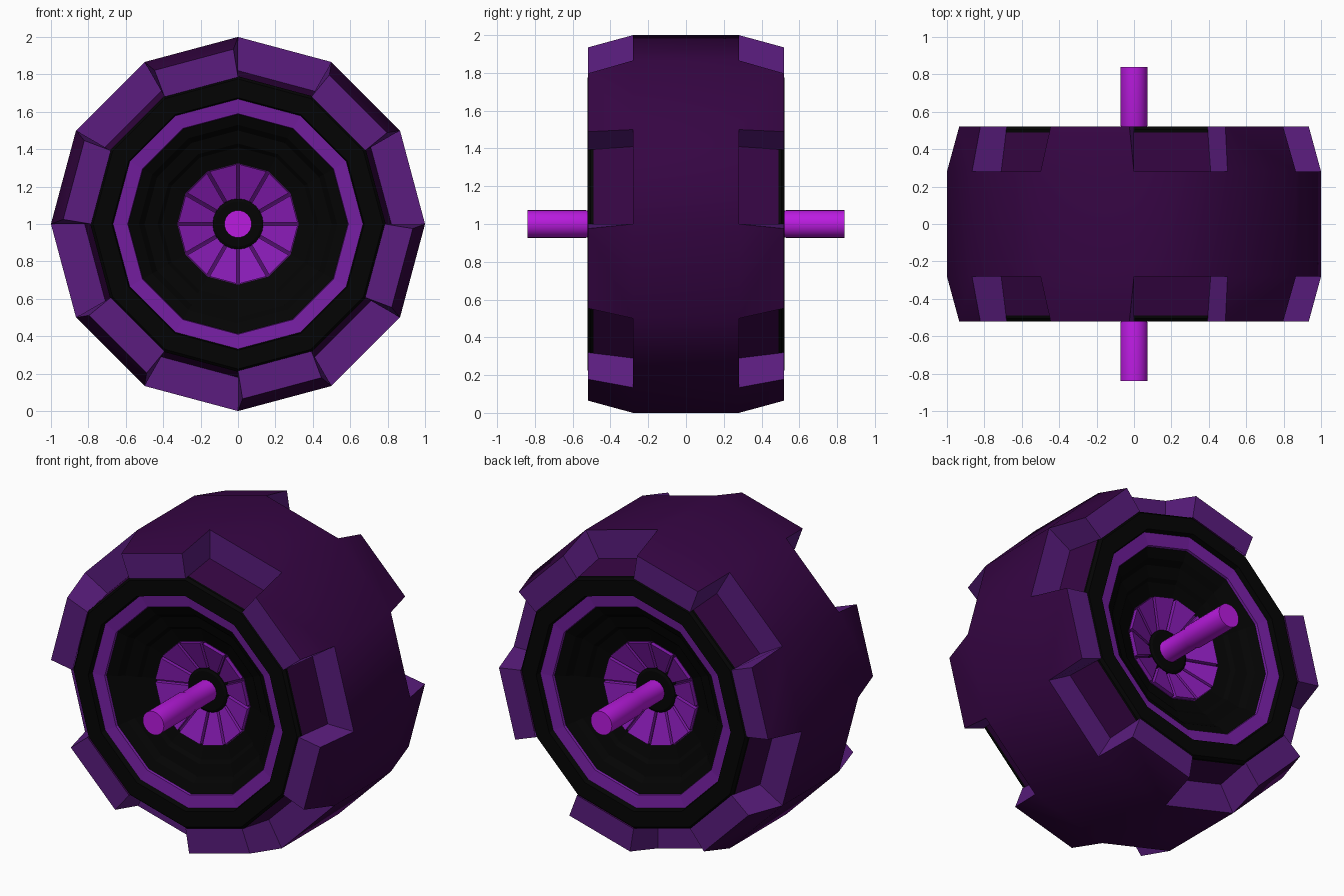
import bpy, bmesh, math

if "Cube" in bpy.data.objects:
    bpy.data.objects.remove(bpy.data.objects["Cube"])

N = 12
CZ = 1.0


def material(name, rgb):
    m = bpy.data.materials.new(name)
    m.diffuse_color = (*rgb, 1)
    m.use_nodes = True
    m.node_tree.nodes["Principled BSDF"].inputs["Base Color"].default_value = m.diffuse_color
    return m


TREAD = material("dark_purple_tread", (0.036, 0.0015, 0.056))
SIDE = material("mid_purple_side", (0.103, 0.012, 0.21))
BLACK = material("black_rubber", (0.0012, 0.0012, 0.0012))
RING = material("purple_ring", (0.175, 0.013, 0.355))
WEDGE = material("bright_purple_wedge", (0.24, 0.011, 0.45))
GROOVE = material("deep_purple_groove", (0.07, 0.004, 0.13))
AXLE = material("magenta_axle", (0.49, 0.011, 0.74))


def pt(r, deg, y):
    a = math.radians(deg)
    return (r * math.cos(a), y, CZ + r * math.sin(a))


def finish(bm, name, mats, smooth=None):
    bmesh.ops.remove_doubles(bm, verts=bm.verts, dist=1e-4)
    bmesh.ops.recalc_face_normals(bm, faces=bm.faces)
    me = bpy.data.meshes.new(name)
    bm.to_mesh(me)
    bm.free()
    for m in mats:
        me.materials.append(m)
    ob = bpy.data.objects.new(name, me)
    bpy.context.collection.objects.link(ob)
    if smooth:
        bpy.ops.object.select_all(action='DESELECT')
        ob.select_set(True)
        bpy.context.view_layer.objects.active = ob
        bpy.ops.object.shade_smooth_by_angle(angle=math.radians(smooth))
    return ob


def quad(bm, pts, mat=0):
    f = bm.faces.new([bm.verts.new(p) for p in pts])
    f.material_index = mat


def lathe(name, profile, mat, sides=N, sign=1, smooth=None):
    """Revolve (radius, y) points around the axle; faces point outward on side `sign`."""
    bm = bmesh.new()
    step = 360 / sides
    for i in range(sides):
        a, b = i * step, (i + 1) * step
        for (r0, y0), (r1, y1) in zip(profile, profile[1:]):
            p = [pt(r0, a, y0 * sign), pt(r0, b, y0 * sign)]
            if r1 > 0:
                p += [pt(r1, b, y1 * sign), pt(r1, a, y1 * sign)]
            else:
                p += [pt(0, 0, y1 * sign)]
            quad(bm, p)
    ob = finish(bm, name, [mat], smooth)
    # open shells: make the flat face point out of the wheel
    if sum(p.normal.y * p.area for p in ob.data.polygons) * sign < -1e-5:
        ob.data.flip_normals()
    return ob


# Tyre: a twelve-sided band whose shoulders alternate between lugs and notches
bm = bmesh.new()
Y0, Y1, YN, SPREAD = 0.28, 0.52, 0.49, 1.5
for i in range(N):
    a, b = i * 30, (i + 1) * 30
    quad(bm, [pt(1, a, -Y0), pt(1, b, -Y0), pt(1, b, Y0), pt(1, a, Y0)])
    for s in (-1, 1):
        y0, y1, yn = Y0 * s, Y1 * s, YN * s
        if i % 2:   # lug
            c, d = a + SPREAD, b - SPREAD
            quad(bm, [pt(1, a, y0), pt(1, b, y0), pt(.935, d, y1), pt(.935, c, y1)], 0)
            quad(bm, [pt(.935, c, y1), pt(.935, d, y1), pt(.785, b, y1), pt(.785, a, y1)], 1)
            for inner, outer in ((a, c), (b, d)):
                quad(bm, [pt(1, inner, y0), pt(.935, outer, y1),
                          pt(.785, inner, y1), pt(.82, inner, y0)], 1)
        else:       # notch
            quad(bm, [pt(1, a, y0), pt(1, b, y0), pt(.82, b, y0), pt(.82, a, y0)], 1)
            quad(bm, [pt(.82, a, y0), pt(.82, b, y0), pt(.79, b, yn), pt(.79, a, yn)], 0)
finish(bm, "tyre", [TREAD, SIDE], 35)

for s, tag in ((-1, "front"), (1, "back")):
    # Rim rings and stepped dish
    lathe(tag + "_sidewall", [(.79, .48), (.79, .505), (.775, .522), (.675, .522), (.665, .475)],
          BLACK, sign=s)
    lathe(tag + "_rim_ring", [(.672, .49), (.59, .48), (.587, .465)], RING, sign=s)
    lathe(tag + "_dish", [(.587, .465), (.53, .44), (.50, .405), (.43, .385),
                          (.41, .365), (.30, .33)], BLACK, sign=s)
    # Concave hub disc with twelve raised wedges
    lathe(tag + "_hub_disc", [(.325, .30), (.325, .34), (.10, .255), (0, .255)], GROOVE, sign=s)
    bm = bmesh.new()
    gap = .009
    t = math.tan(math.radians(15))
    shape = ((.12, -1, .29), (.31, -1, .365), (.31, 1, .365), (.12, 1, .29))
    for i in range(N):
        mid = math.radians(i * 30 + 15)
        ux, uz = math.cos(mid), math.sin(mid)

        def corner(r, side, y):
            w = side * (r * t - gap)
            return (ux * r - uz * w, y * s, CZ + uz * r + ux * w)
        low = [corner(r, k, y - .035) for r, k, y in shape]
        top = [corner(r, k, y) for r, k, y in shape]
        quad(bm, top)
        quad(bm, low)
        for j in range(4):
            k = (j + 1) % 4
            quad(bm, [low[j], low[k], top[k], top[j]])
    finish(bm, tag + "_hub_wedges", [WEDGE])
    # Bearing collar
    lathe(tag + "_collar", [(.135, .25), (.135, .30), (.12, .308), (.06, .308)],
          BLACK, sides=24, sign=s)

# Axle with narrowed necks, through the whole wheel
half = [(0, .84), (.073, .84), (.073, .53), (.066, .51), (.066, .28)]
bm = bmesh.new()
prof = half + [(r, -y) for r, y in reversed(half)]
for i in range(24):
    a, b = i * 15, (i + 1) * 15
    for (r0, y0), (r1, y1) in zip(prof, prof[1:]):
        p = []
        for q in (pt(r0, a, y0), pt(r0, b, y0), pt(r1, b, y1), pt(r1, a, y1)):
            if q not in p:
                p.append(q)
        quad(bm, p)
finish(bm, "axle", [AXLE], 30)
